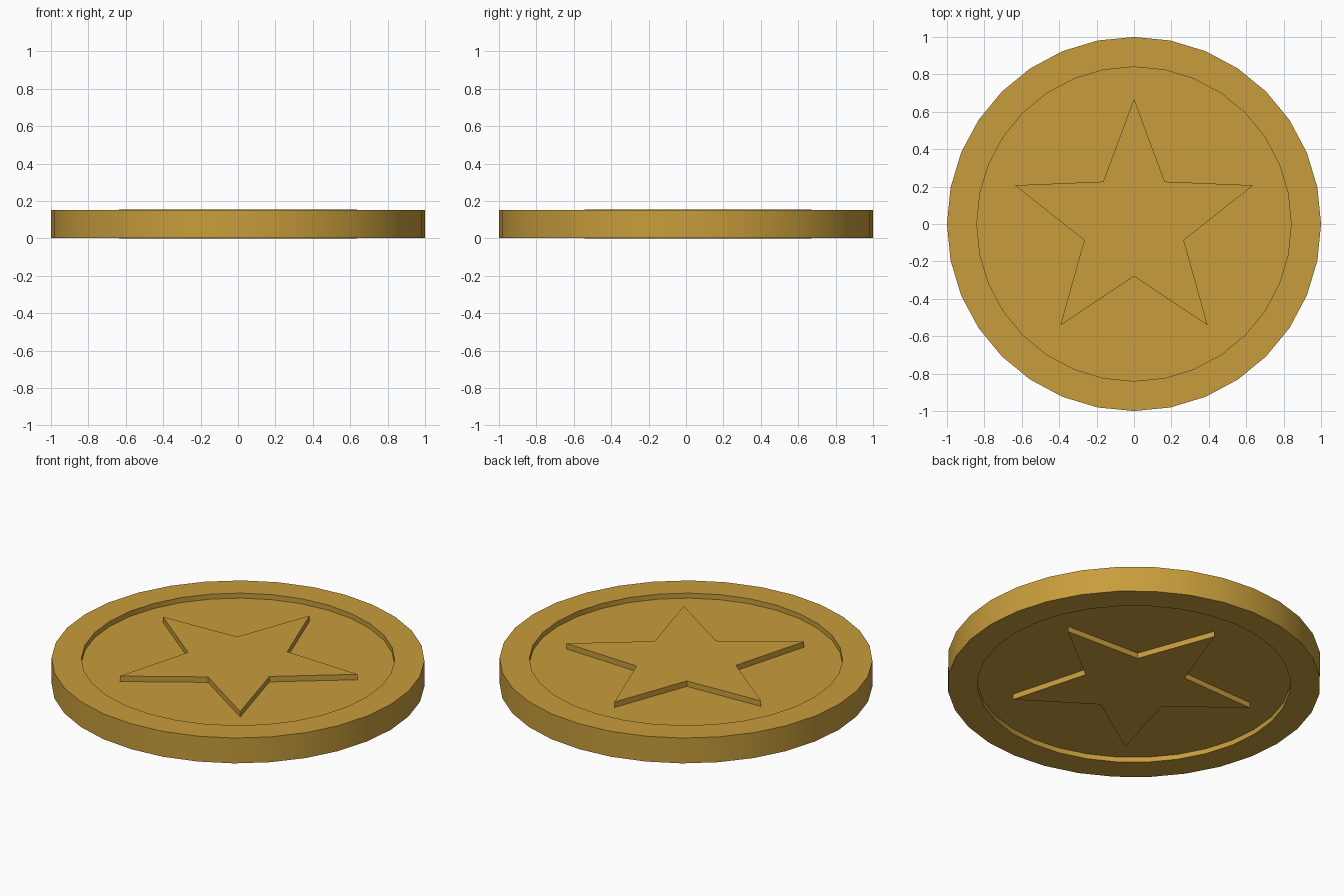
import bpy, bmesh, math

if "Cube" in bpy.data.objects:
    bpy.data.objects.remove(bpy.data.objects["Cube"])

SIDES = 32
LOW, HIGH = 0.0025, 0.1525          # rim faces
FLOOR_LOW, FLOOR_HIGH = 0.0325, 0.1225  # recessed faces
STAR_TOP = 0.155

gold = bpy.data.materials.new("gold")
gold.diffuse_color = (0.58, 0.34, 0.045, 1)
gold.use_nodes = True
gold.node_tree.nodes["Principled BSDF"].inputs["Base Color"].default_value = gold.diffuse_color


def finish(name, bm):
    bmesh.ops.recalc_face_normals(bm, faces=bm.faces)
    mesh = bpy.data.meshes.new(name)
    bm.to_mesh(mesh)
    bm.free()
    mesh.materials.append(gold)
    obj = bpy.data.objects.new(name, mesh)
    bpy.context.collection.objects.link(obj)
    return obj


def loft(name, rings):
    """Join stacked rings of points with quads and cap both ends."""
    bm = bmesh.new()
    loops = [[bm.verts.new(p) for p in ring] for ring in rings]
    n = len(loops[0])
    for a, b in zip(loops, loops[1:]):
        for i in range(n):
            j = (i + 1) % n
            bm.faces.new((a[i], a[j], b[j], b[i]))
    bm.faces.new(loops[0])
    bm.faces.new(loops[-1])
    return finish(name, bm)


def circle(r, z):
    return [(r * math.cos(math.tau * i / SIDES), r * math.sin(math.tau * i / SIDES), z)
            for i in range(SIDES)]


def star(z, outer=0.67, inner=0.28):
    return [((outer, inner)[i % 2] * math.sin(math.pi * i / 5),
             (outer, inner)[i % 2] * math.cos(math.pi * i / 5), z) for i in range(10)]


# Coin disc with a raised rim on both faces
disc = loft("coin_disc", [circle(0.84, FLOOR_LOW), circle(0.84, LOW), circle(1, LOW),
                          circle(1, HIGH), circle(0.84, HIGH), circle(0.84, FLOOR_HIGH)])
bpy.context.view_layer.objects.active = disc
disc.select_set(True)
bpy.ops.object.shade_smooth_by_angle(angle=math.radians(30))

# Raised stars, one on each face
loft("top_star", [star(FLOOR_HIGH - 0.01), star(STAR_TOP)])
loft("bottom_star", [star(0), star(FLOOR_LOW + 0.01)])
